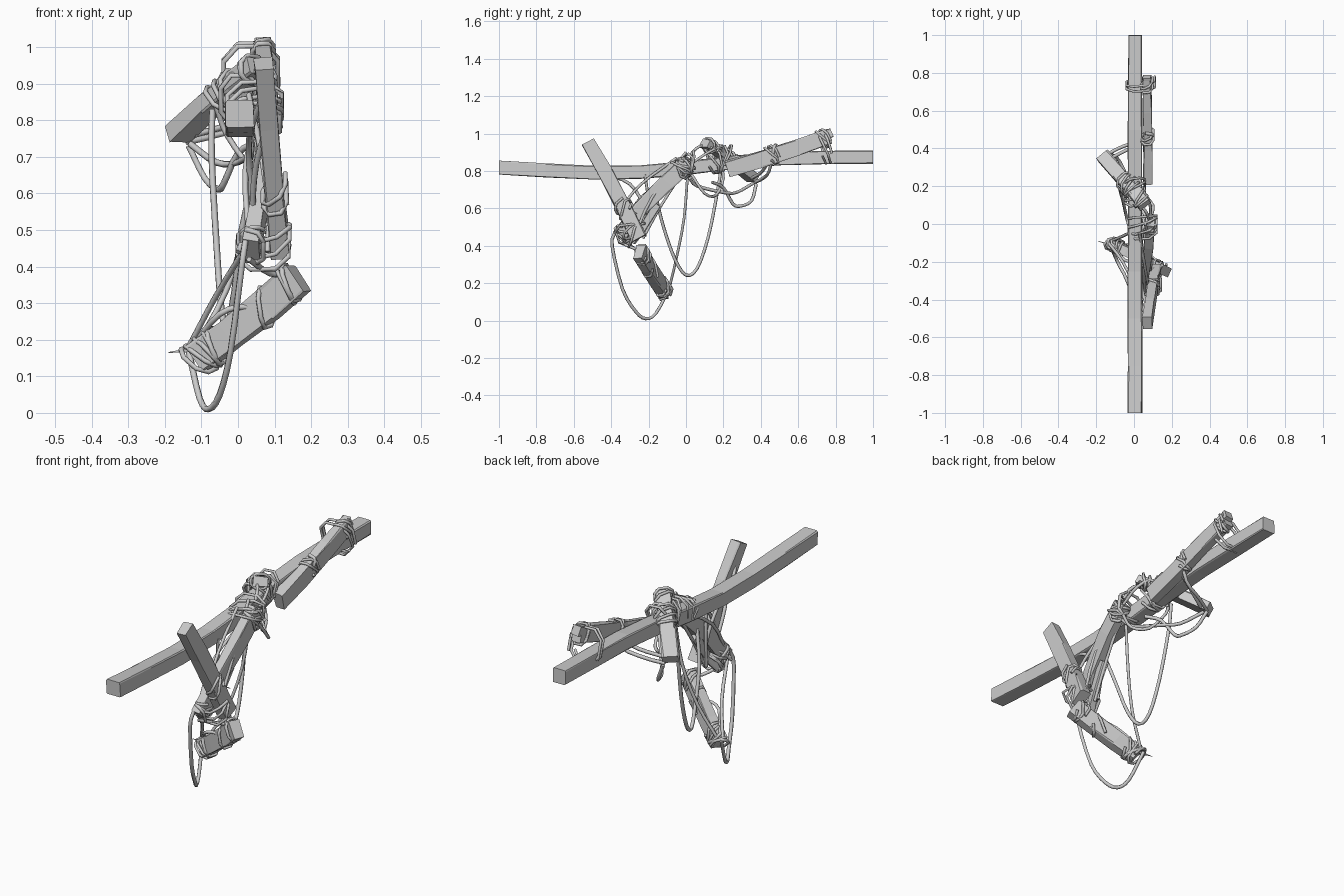
import bpy, bmesh, math, random
from mathutils import Vector as V

random.seed(4)


def frame(p0, p1, hint):
    d = (V(p1) - V(p0)).normalized()
    u = V(hint)
    u = (u - d * u.dot(d)).normalized()
    return d, u, d.cross(u)


def plank(name, pts, w, h, hint=(1, 0, 0), rough=0.004, taper=0.9):
    """Hewn timber: chamfered rectangle swept along the points."""
    pts = [V(p) for p in pts]
    bm = bmesh.new()
    rings = []
    c = 0.12
    prof = [(-1 + c, -1), (1 - c, -1), (1, -1 + c), (1, 1 - c),
            (1 - c, 1), (-1 + c, 1), (-1, 1 - c), (-1, -1 + c)]
    d, u, v = frame(pts[0], pts[-1], hint)
    n = len(pts)
    for i, p in enumerate(pts):
        s = 1 + (taper - 1) * i / (n - 1)
        ring = []
        for a, b in prof:
            j = [random.uniform(-rough, rough) for _ in range(2)]
            ring.append(bm.verts.new(p + u * (a * w / 2 * s + j[0]) + v * (b * h / 2 * s + j[1])))
        rings.append(ring)
    for r, q in zip(rings, rings[1:]):
        for k in range(8):
            bm.faces.new((r[k], r[(k + 1) % 8], q[(k + 1) % 8], q[k]))
    bm.faces.new(rings[0][::-1])
    bm.faces.new(rings[-1])
    bmesh.ops.recalc_face_normals(bm, faces=bm.faces)
    me = bpy.data.meshes.new(name)
    bm.to_mesh(me)
    bm.free()
    bpy.context.collection.objects.link(bpy.data.objects.new(name, me))


def smooth_path(p, steps=4):
    p = [V(q) for q in p]
    e = [p[0] * 2 - p[1]] + p + [p[-1] * 2 - p[-2]]
    out = []
    for i in range(1, len(e) - 2):
        a, b, c, d = e[i - 1:i + 3]
        for k in range(steps):
            t = k / steps
            out.append(0.5 * (2 * b + (c - a) * t + (2 * a - 5 * b + 4 * c - d) * t * t
                              + (3 * b - a - 3 * c + d) * t ** 3))
    return out + [p[-1]]


def rope(name, pts, r=0.009, steps=3):
    pts = smooth_path(pts, steps) if steps else [V(p) for p in pts]
    cu = bpy.data.curves.new(name, 'CURVE')
    cu.dimensions = '3D'
    cu.bevel_depth = r
    cu.bevel_resolution = 1
    cu.use_fill_caps = True
    sp = cu.splines.new('POLY')
    sp.points.add(len(pts) - 1)
    for q, p in zip(sp.points, pts):
        q.co = (*p, 1)
    bpy.context.collection.objects.link(bpy.data.objects.new(name, cu))


def lashing(name, centre, axis, w, h, turns=3, pitch=0.02, tilt=0.02, hint=(1, 0, 0), r=0.007):
    """Rope wound around a rectangular section w x h."""
    d, u, v = frame((0, 0, 0), axis, hint)
    pts = []
    for i in range(turns * 8 + 1):
        a = math.tau * i / 8 + math.pi / 8
        x = max(-1, min(1, 1.25 * math.cos(a))) * (w / 2 + r * .6)
        y = max(-1, min(1, 1.25 * math.sin(a))) * (h / 2 + r * .6)
        off = (i / 8 - turns / 2) * pitch + tilt * math.sin(a + i // 8)
        pts.append(V(centre) + u * x + v * y + d * off)
    rope(name, pts, r, 0)


# Timbers
plank('main_beam', [(0.005, -1, .817), (0.005, -.75, .803), (0.005, -.5, .791), (.005, -.25, .793),
                    (0.005, 0, .815), (.005, .25, .845), (.005, .5, .865), (.005, .75, .872),
                    (0.007, 1, .874)], .076, .074, taper=.96, rough=.002)
plank('upper_right_plank', [(.072, .22, .81), (.072, .4, .86), (.07, .6, .925), (.068, .77, .985)], .048, .088)
plank('front_plank', [(.115, -.25, .44), (.1, -.33, .60), (.085, -.43, .79), (.07, -.525, .955)], .055, .085)
plank('inner_plank', [(.085, .02, .85), (.078, -.1, .74), (.06, -.24, .6), (.035, -.36, .445)], .05, .085)
plank('lower_plank', [(.165, -.25, .37), (.08, -.205, .295), (-.02, -.155, .215), (-.11, -.11, .15)],
      .055, .085, hint=(.3, .9, 0), taper=1.0)
plank('cross_plank', [(-.165, .36, .76), (-.08, .26, .84), (-.01, .18, .90), (.055, .1, .95)],
      .075, .05, hint=(.8, .5, 0))
plank('small_splint', [(.06, -.15, .62), (.05, -.24, .48), (.03, -.29, .42)], .03, .04)
plank('tip_wedge', [(.07, .7, .97), (.068, .78, 1.005)], .045, .05)

# Splinters
for i, (a, b) in enumerate([((-.19, -.09, .165), (-.1, -.12, .175)), ((.12, .03, .86), (.07, 0, .87)),
                            ((.14, -.26, .57), (.09, -.31, .6))]):
    plank(f'splinter_{i}', [b, a], .016, .012, hint=(0, 0, 1), rough=.001, taper=.08)

# Hanging rope loops
rope('low_loop', [(.02, -.38, .47), (.01, -.395, .40), (-.02, -.34, .17), (-.05, -.27, .05), (-.08, -.215, .01),
                  (-.105, -.16, .04), (-.135, -.09, .17)])
rope('middle_loop', [(-.07, .19, .83), (-.072, .17, .70), (-.058, .12, .45), (-.045, .06, .28), (-.03, 0, .243),
                     (-.01, -.06, .33), (.01, -.12, .5), (.05, -.16, .66)])
rope('right_loop', [(.05, .14, .74), (0, .2, .71), (-.04, .25, .625), (-.055, .29, .612), (-.09, .35, .64),
                    (-.135, .375, .73)])
rope('shallow_loop', [(.09, .02, .76), (.05, .06, .72), (0, .2, .685), (-.06, .27, .685), (-.13, .36, .735)])
rope('side_tie', [(-.14, .37, .74), (-.06, .41, .76), (.05, .445, .80), (.1, .47, .92), (.06, .48, .94)])
rope('side_tie_end', [(-.12, .35, .76), (-.02, .4, .79), (.06, .43, .83)])
rope('front_sling', [(.08, -.52, .90), (.04, -.42, .79), (.03, -.3, .73), (.035, -.23, .62), (.05, -.21, .48)])
rope('back_sling', [(.09, -.47, .82), (.05, -.38, .68), (.04, -.3, .55), (.05, -.27, .43)])

# Taut ropes between the timbers
for i, pts in enumerate([
        [(-.135, -.1, .18), (-.06, -.2, .32), (.02, -.36, .45)],
        [(-.12, -.09, .17), (-.03, -.05, .34), (.03, -.01, .55), (.06, .01, .8)],
        [(-.12, -.1, .19), (-.05, -.19, .27), (.02, -.2, .29), (.09, -.2, .26)],
        [(.05, -.23, .44), (.06, -.13, .62), (.07, 0, .82)],
        [(.08, -.28, .44), (.09, -.18, .66), (.06, .0, .90)],
        [(.03, -.36, .48), (.02, -.24, .66), (.05, -.03, .80)],
        [(.04, -.22, .45), (.03, -.2, .62), (.04, -.22, .78)],
        [(.03, -.36, .42), (.09, -.26, .38), (.15, -.23, .38)],
        [(.08, -.35, .6), (.06, -.24, .73), (.03, -.05, .87)],
        [(.08, .02, .88), (.06, .07, .93), (-.02, .16, .93), (-.07, .22, .87)],
        [(.09, .03, .84), (.08, .12, .9), (.03, .19, .92), (-.04, .2, .8)],
        [(-.06, .18, .84), (-.03, .2, .76), (.04, .16, .67), (.1, .1, .68), (.09, .03, .78)],
        [(.0, -.36, .44), (.03, -.3, .5), (.09, -.22, .52)]]):
    rope(f'taut_rope_{i}', pts, .008)

# Lashings
lashing('tip_lashing', (.068, .735, .972), (0, .57, .2), .05, .09, 2)
lashing('beam_tip_lashing', (.035, .74, .925), (0, 1, .25), .14, .16, 2, .025, .01)
lashing('mid_plank_lashing', (.072, .46, .885), (0, .57, .2), .052, .09, 2)
lashing('cross_lashing', (-.025, .2, .87), (-.23, .27, -.2), .09, .09, 4, hint=(.8, .5, 0))
lashing('cross_top_lashing', (.035, .125, .935), (-.23, .27, -.2), .076, .055, 2, hint=(.8, .5, 0))
lashing('cross_beam_lashing', (.005, .17, .86), (0, 1, .1), .095, .13, 4, .03, .03)
lashing('inner_beam_lashing', (.045, -.0, .825), (0, 1, .5), .14, .1, 4, .025, .03)
lashing('inner_top_lashing', (.083, -.01, .82), (0, -.4, -.42), .055, .085, 3)
lashing('elbow_lashing', (.07, -.29, .47), (.02, -.3, .4), .13, .11, 3, .03, .03)
lashing('inner_foot_lashing', (.04, -.34, .47), (0, -.4, -.42), .05, .08, 3)
lashing('front_plank_lashing', (.1, -.33, .6), (-.03, -.3, .5), .056, .085, 2, .03, .03)
lashing('lower_end_lashing', (-.085, -.12, .165), (-.28, .14, -.22), .06, .088, 5, .016, .02, (.3, .9, 0))
lashing('lower_mid_lashing', (.07, -.2, .287), (-.28, .14, -.22), .058, .088, 1, .05, .04, (.3, .9, 0))
lashing('lower_joint_lashing', (.135, -.235, .35), (-.28, .14, -.22), .06, .09, 2, .02, .02, (.3, .9, 0))
